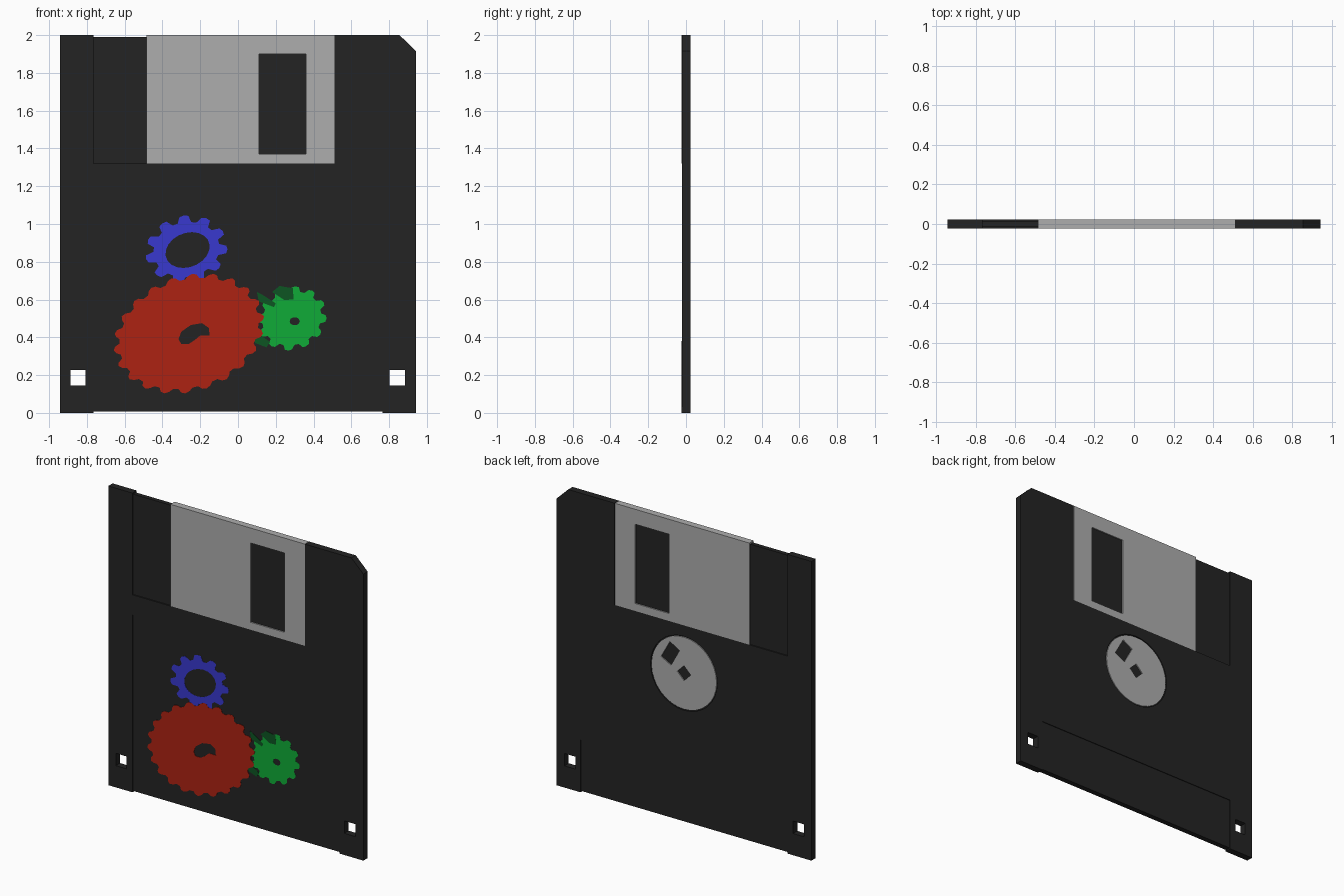
import bpy, bmesh, math
from mathutils import Matrix

if "Cube" in bpy.data.objects:
    bpy.data.objects.remove(bpy.data.objects["Cube"])

T = 0.0225            # half thickness of the case
LABEL_D = 0.005       # label recess depth
SHUT_D = 0.008        # shutter recess depth


def material(name, rgb):
    m = bpy.data.materials.new(name)
    m.diffuse_color = (*rgb, 1)
    m.use_nodes = True
    m.node_tree.nodes["Principled BSDF"].inputs["Base Color"].default_value = m.diffuse_color
    return m


BLACK = material("black_plastic", (0.017, 0.017, 0.017))
GREY = material("grey_metal", (0.42, 0.42, 0.42))
RED = material("red", (0.42, 0.016, 0.006))
BLUE = material("blue", (0.04, 0.04, 0.62))
GREEN = material("green", (0.005, 0.41, 0.038))
DARK_GREEN = material("dark_green", (0.004, 0.09, 0.016))


def finish(name, bm, mat):
    bmesh.ops.remove_doubles(bm, verts=bm.verts, dist=1e-5)
    bmesh.ops.recalc_face_normals(bm, faces=bm.faces)
    me = bpy.data.meshes.new(name)
    bm.to_mesh(me)
    bm.free()
    me.materials.append(mat)
    ob = bpy.data.objects.new(name, me)
    bpy.context.collection.objects.link(ob)
    return ob


def plate(name, loops, y0, y1, mat):
    """Extrude x/z outlines (first outer, the rest holes) from y0 to y1."""
    cu = bpy.data.curves.new(name + "_outline", 'CURVE')
    cu.dimensions, cu.fill_mode, cu.extrude = '2D', 'BOTH', (y1 - y0) / 2
    for loop in loops:
        sp = cu.splines.new('POLY')
        sp.points.add(len(loop) - 1)
        for p, (x, z) in zip(sp.points, loop):
            p.co = (x, z, 0, 1)
        sp.use_cyclic_u = True
    tmp = bpy.data.objects.new("outline", cu)
    bpy.context.collection.objects.link(tmp)
    dg = bpy.context.evaluated_depsgraph_get()
    me = bpy.data.meshes.new_from_object(tmp.evaluated_get(dg))
    bm = bmesh.new()
    bm.from_mesh(me)
    bpy.data.objects.remove(tmp)
    bpy.data.meshes.remove(me)
    for f in bm.faces:
        f.smooth = False
    bm.transform(Matrix.Translation((0, (y0 + y1) / 2, 0)) @ Matrix.Rotation(math.pi / 2, 4, 'X'))
    return finish(name, bm, mat)


def prism(name, profile, x0, x1, mat):
    """Extrude a y/z profile from x0 to x1."""
    bm = bmesh.new()
    a = [bm.verts.new((x0, y, z)) for y, z in profile]
    b = [bm.verts.new((x1, y, z)) for y, z in profile]
    bm.faces.new(a)
    bm.faces.new(b[::-1])
    for i in range(len(a)):
        j = (i + 1) % len(a)
        bm.faces.new((a[j], a[i], b[i], b[j]))
    return finish(name, bm, mat)


def cut(ob, cutter):
    mod = ob.modifiers.new("cut", 'BOOLEAN')
    mod.operation, mod.solver, mod.object = 'DIFFERENCE', 'EXACT', cutter
    dg = bpy.context.evaluated_depsgraph_get()
    me = bpy.data.meshes.new_from_object(ob.evaluated_get(dg))
    ob.modifiers.clear()
    ob.data = me
    bpy.data.objects.remove(cutter)


def rect(x0, x1, z0, z1):
    return [(x0, z0), (x1, z0), (x1, z1), (x0, z1)]


def ring(cx, cz, rx, rz, n, skew=0.0):
    return [(cx + rx * math.cos(t - skew), cz + rz * math.sin(t))
            for t in (2 * math.pi * i / n for i in range(n))]


def gear(cx, cz, rx, rz, teeth, root, skew, phase=0.0):
    """Skewed oval gear outline; root is the valley radius as a fraction."""
    pts = []
    for i in range(teeth):
        for f, r in ((-0.36, root), (-0.2, 0.98), (0.0, 1.0), (0.2, 0.97), (0.36, root)):
            t = 2 * math.pi * (i + f + phase) / teeth
            pts.append((cx + r * rx * math.cos(t - skew), cz + r * rz * math.sin(t)))
    return pts


# Case: chamfered outline with two square through holes
case = plate("case", [
    [(-0.943, 0), (0.943, 0), (0.943, 1.915), (0.855, 2), (-0.943, 2)],
    rect(-0.888, -0.808, 0.145, 0.228), rect(0.803, 0.883, 0.145, 0.228)], -T, T, BLACK)

# Label recess wraps from the front under the bottom edge to the back
E = 0.06
L = T - LABEL_D
cut(case, prism("label_cutter", [(-E, 1.185), (-L, 1.185), (-L, 0.008), (L, 0.008),
                                 (L, 0.35), (E, 0.35), (E, -E), (-E, -E)], -0.765, 0.765, BLACK))


# Shutter track wraps over the top edge
def clip(outer, top):
    s = T - SHUT_D
    return [(-outer, 1.32), (-s, 1.32), (-s, 1.99), (s, 1.99),
            (s, 1.32), (outer, 1.32), (outer, top), (-outer, top)]


cut(case, prism("track_cutter", clip(E, 2 + E), -0.765, 0.512, BLACK))

# Round well for the hub on the back
cut(case, plate("hub_cutter", [ring(0, 1.0, 0.247, 0.247, 32)], T - 0.008, E, BLACK))

# Sliding metal shutter with a window on both sides
shutter = prism("shutter", clip(T, 2.0), -0.485, 0.51, GREY)
cut(shutter, plate("window_cutter", [rect(0.11, 0.36, 1.37, 1.9)], -E, E, GREY))

# Metal hub with a square spindle hole and a slanted drive slot
slot = [(0.17, 1.067), (0.105, 1.184), (0.033, 1.143), (0.096, 1.028)]
plate("hub", [ring(0, 1.0, 0.241, 0.241, 32), ring(0, 1.0, 0.05, 0.05, 4), slot],
      T - 0.008, T - 0.001, GREY)

# Printed gears on the label
plate("blue_gear", [gear(-0.273, 0.865, 0.218, 0.182, 11, 0.8, 0.08),
                    ring(-0.267, 0.862, 0.117, 0.095, 20, 0.2)], -L - 0.001, -L, BLUE)
plate("green_gear", [gear(0.285, 0.5, 0.185, 0.17, 12, 0.84, 0.1),
                     ring(0.3, 0.485, 0.027, 0.022, 10)], -L - 0.001, -L, GREEN)
kidney = [(-0.315, 0.39), (-0.30, 0.43), (-0.25, 0.465), (-0.19, 0.475), (-0.155, 0.45),
          (-0.15, 0.41), (-0.2, 0.41), (-0.23, 0.385), (-0.26, 0.365), (-0.30, 0.365)]
plate("red_gear", [gear(-0.26, 0.42, 0.4, 0.32, 22, 0.92, 0.19), kidney], -L - 0.002, -L, RED)

# Dark green shaded patches of the green gear
patches = [
    [(0.18, 0.64), (0.22, 0.672), (0.29, 0.66), (0.295, 0.60), (0.245, 0.598)],
    [(0.10, 0.64), (0.13, 0.625), (0.20, 0.58), (0.19, 0.56), (0.11, 0.59)],
    [(0.08, 0.42), (0.11, 0.42), (0.17, 0.375), (0.15, 0.347), (0.09, 0.37)]]
for i, p in enumerate(patches):
    plate(f"green_gear_patch_{i + 1}", [p], -L - 0.0015, -L, DARK_GREEN)
